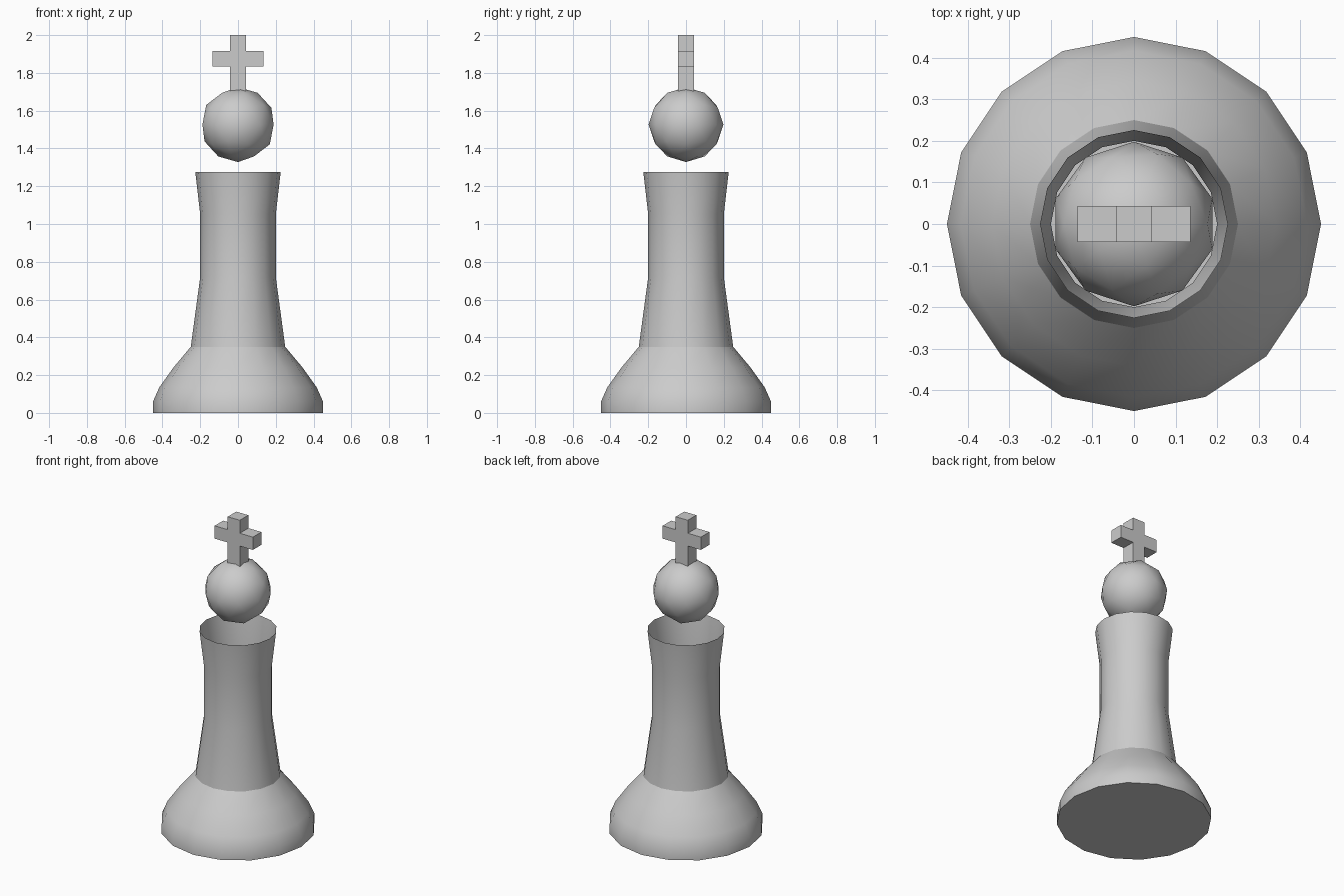
import bpy, bmesh
from math import cos, sin, pi, radians

if "Cube" in bpy.data.objects:
    bpy.data.objects.remove(bpy.data.objects["Cube"])

SIDES = 16


def finish(name, bm):
    mesh = bpy.data.meshes.new(name)
    bm.to_mesh(mesh)
    bm.free()
    obj = bpy.data.objects.new(name, mesh)
    bpy.context.collection.objects.link(obj)
    return obj


def smooth(obj, degrees):
    bpy.ops.object.select_all(action='DESELECT')
    obj.select_set(True)
    bpy.context.view_layer.objects.active = obj
    bpy.ops.object.shade_smooth_by_angle(angle=radians(degrees))


def lathe(name, profile, cap_bottom=False):
    """Revolve (radius, height) points around z, leaving the top open."""
    bm = bmesh.new()
    rings = [[bm.verts.new((r * cos(2 * pi * i / SIDES), r * sin(2 * pi * i / SIDES), z))
              for i in range(SIDES)] for r, z in profile]
    for low, high in zip(rings, rings[1:]):
        for i in range(SIDES):
            j = (i + 1) % SIDES
            bm.faces.new((low[i], low[j], high[j], high[i]))
    if cap_bottom:
        bm.faces.new(rings[0][::-1])
    obj = finish(name, bm)
    smooth(obj, 40)
    return obj


# Flared foot, closed underneath
lathe("base", [(0.45, 0), (0.45, 0.06), (0.417, 0.135), (0.342, 0.24), (0.25, 0.35)], True)

# Hollow column with an open flared rim
lathe("column", [(0.25, 0.35), (0.2, 0.72), (0.2, 1.05), (0.226, 1.275)])

# Low-poly ball floating above the rim
bm = bmesh.new()
bmesh.ops.create_icosphere(bm, subdivisions=2, radius=0.198)
bmesh.ops.translate(bm, verts=bm.verts, vec=(0, 0, 1.526))
smooth(finish("ball", bm), 60)

# Cross: one outline extruded through its depth
a, b, d = 0.043, 0.136, 0.043
half = [(a, 1.69), (a, 1.835), (b, 1.835), (b, 1.917), (a, 1.917), (a, 2.0)]
outline = half + [(-x, z) for x, z in reversed(half)]
bm = bmesh.new()
face = bm.faces.new([bm.verts.new((x, -d, z)) for x, z in outline])
ext = bmesh.ops.extrude_face_region(bm, geom=[face], use_keep_orig=True)
bmesh.ops.translate(bm, vec=(0, 2 * d, 0),
                    verts=[v for v in ext["geom"] if isinstance(v, bmesh.types.BMVert)])
bmesh.ops.recalc_face_normals(bm, faces=bm.faces)
finish("cross", bm)
